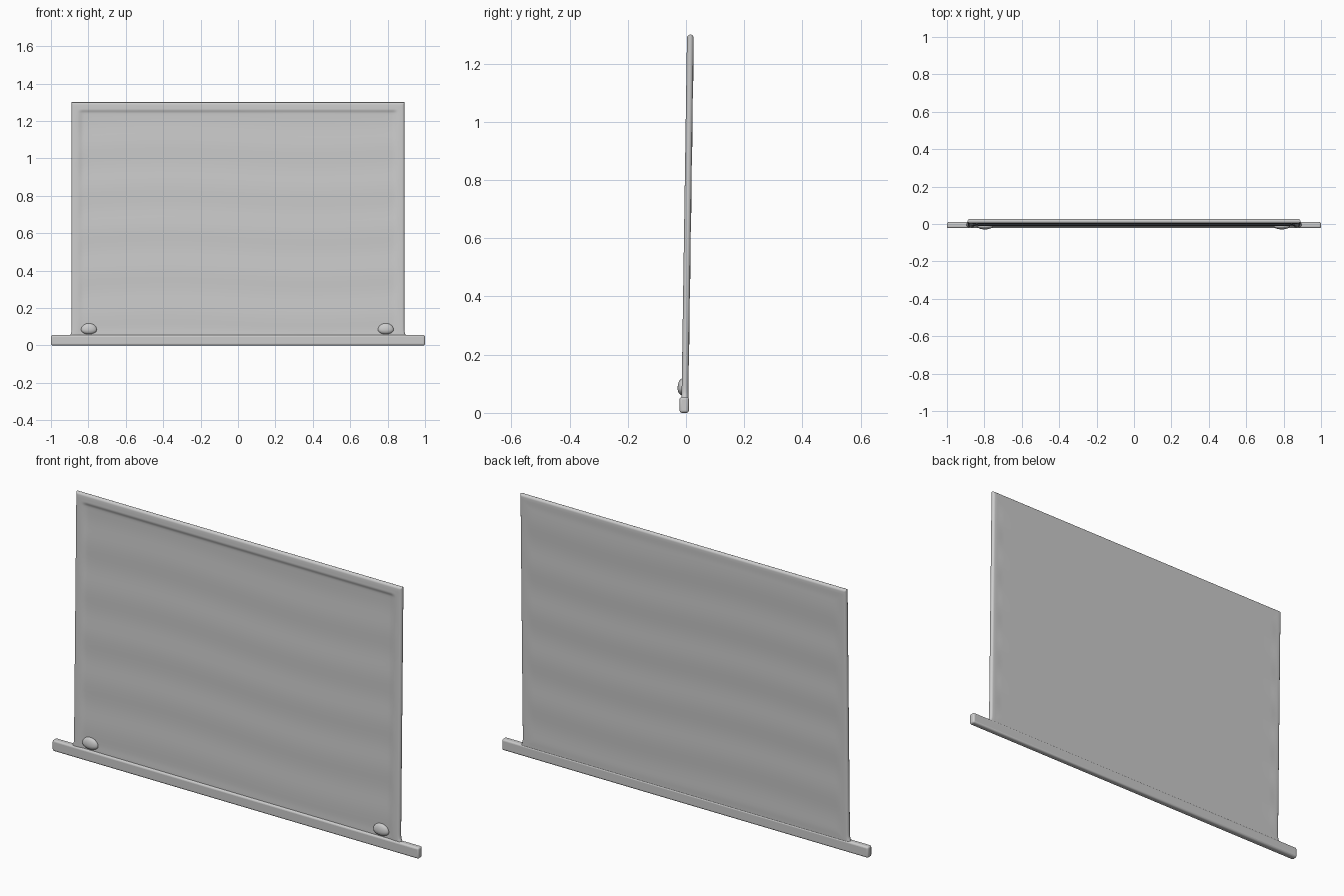
import bpy, bmesh, math

if "Cube" in bpy.data.objects:
    bpy.data.objects.remove(bpy.data.objects["Cube"])

HALF_W, Z0, Z1 = 0.89, 0.03, 1.30
HALF_T, ROUND = 0.0115, 0.012


def smoothstep(a, b, v):
    t = max(0.0, min(1.0, (v - a) / (b - a)))
    return t * t * (3 - 2 * t)


def spaced(lo, hi, n):
    # positions along one side, dense near both rims
    rim = [0, 0.0005, 0.002, 0.005, 0.008, 0.012, 0.025, 0.034, 0.039, 0.044, 0.049, 0.054, 0.06, 0.07]
    a, b = lo + 0.07, hi - 0.07
    mid = [a + (b - a) * i / n for i in range(1, n)]
    return [lo + r for r in rim] + mid + [hi - r for r in reversed(rim)]


def finish(obj, angle=60):
    bpy.ops.object.select_all(action='DESELECT')
    obj.select_set(True)
    bpy.context.view_layer.objects.active = obj
    bpy.ops.object.shade_smooth_by_angle(angle=math.radians(angle))


# Leaning, gently rippled screen with rounded rim and recessed front
def surface_point(x, z, side):
    d = min(HALF_W - abs(x), z - Z0, Z1 - z)
    k = min(1.0, max(0.0, d / ROUND))
    half = HALF_T * math.sqrt(max(0.0, 1 - (1 - k) ** 2))
    centre = -0.0045 + 0.0195 * z / Z1
    inside = smoothstep(0.02, 0.07, d)
    wave = 0.0012 * math.sin(2 * math.pi * (z + 0.012 * math.sin(4 * x)) / 0.225) * inside
    y = centre + side * half + wave
    if side < 0:
        top = smoothstep(0.038, 0.058, Z1 - z)
        sides = smoothstep(0.03, 0.065, HALF_W - abs(x))
        y += 0.006 * top * sides * (0.5 + 0.5 * smoothstep(0.6, 1.2, z))
    flare = 1 + 0.012 * math.exp(-max(0.0, z - 0.05) / 0.01)
    return (x * flare, y, z)


bm = bmesh.new()
xs, zs = spaced(-HALF_W, HALF_W, 40), spaced(Z0, Z1, 80)
for side in (-1, 1):
    rows = [[bm.verts.new(surface_point(x, z, side)) for x in xs] for z in zs]
    for lower, upper in zip(rows, rows[1:]):
        for i in range(len(xs) - 1):
            bm.faces.new((lower[i], lower[i + 1], upper[i + 1], upper[i]))
bmesh.ops.remove_doubles(bm, verts=bm.verts, dist=0.00001)
bmesh.ops.recalc_face_normals(bm, faces=bm.faces)
mesh = bpy.data.meshes.new("screen_panel")
bm.to_mesh(mesh)
bm.free()
panel = bpy.data.objects.new("screen_panel", mesh)
bpy.context.collection.objects.link(panel)
finish(panel, 80)

# Base bar sticking out on both sides
bpy.ops.mesh.primitive_cube_add(size=1, location=(0, -0.006, 0.0275))
bar = bpy.context.object
bar.name = "base_bar"
bar.scale = (2.0, 0.032, 0.055)
bpy.ops.object.transform_apply(location=False, rotation=False, scale=True)
bevel = bar.modifiers.new("rounded_edges", 'BEVEL')
bevel.width, bevel.segments = 0.009, 4
finish(bar)

# Small rounded knobs at the lower front corners
for name, x in (("left_knob", -0.797), ("right_knob", 0.79)):
    bpy.ops.mesh.primitive_uv_sphere_add(segments=32, ring_count=16, radius=1, location=(x, -0.012, 0.084))
    knob = bpy.context.object
    knob.name = name
    # flattened underside, longer tapering top
    for v in knob.data.vertices:
        v.co.z *= 0.024 if v.co.z < 0 else 0.034
        v.co.x *= 0.042
        v.co.y *= 0.017
    finish(knob, 80)
